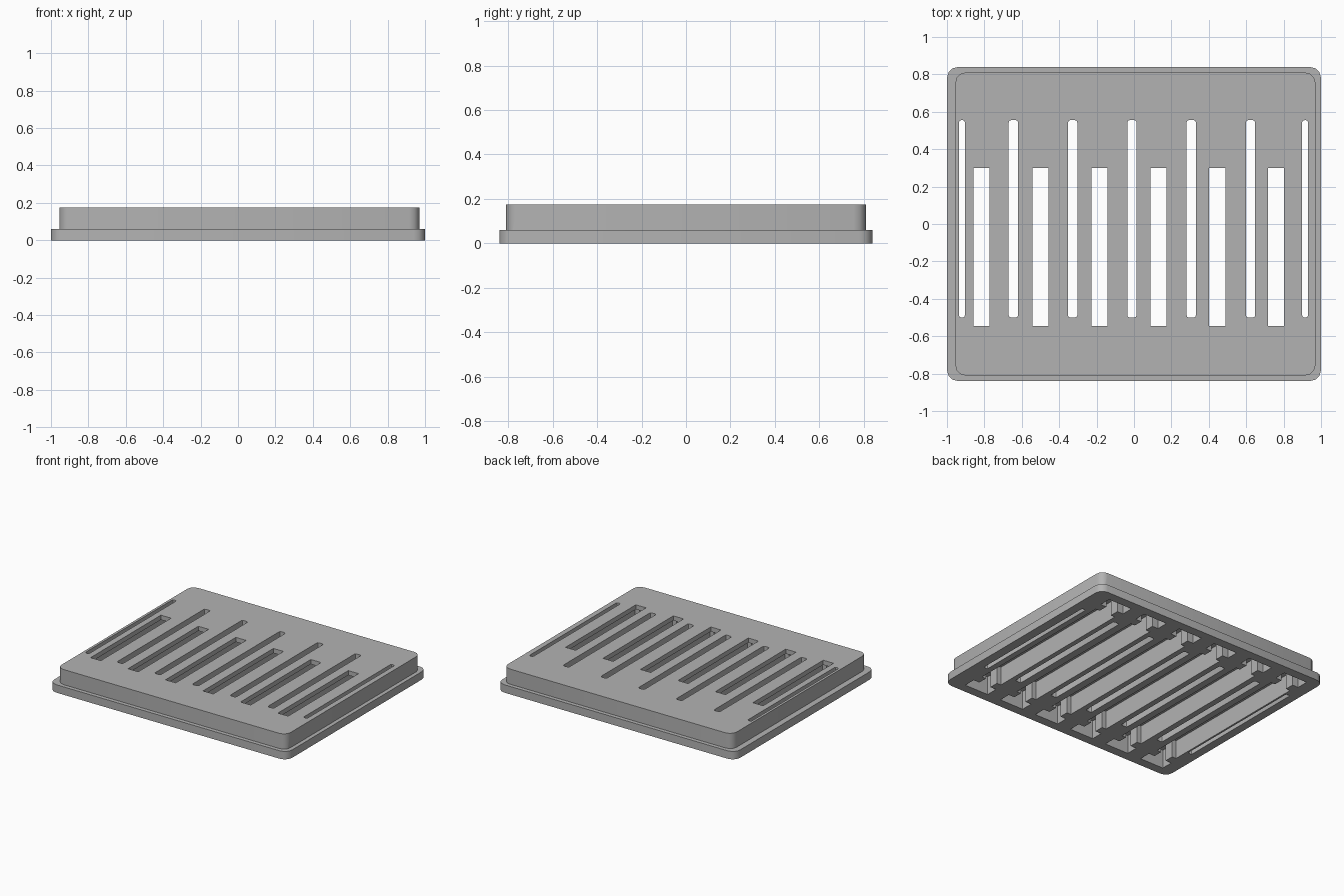
import bpy, bmesh, math

cube = bpy.data.objects.get("Cube")
if cube:
    bpy.data.objects.remove(cube, do_unlink=True)

GREY = (0.45, 0.45, 0.45, 1)
mat = bpy.data.materials.new("mid grey")
mat.use_nodes = True
mat.diffuse_color = GREY
mat.node_tree.nodes["Principled BSDF"].inputs["Base Color"].default_value = GREY


def rounded(x0, x1, y0, y1, r, steps=3):
    """Outline of a rectangle with rounded corners."""
    if r == 0:
        return [(x0, y0), (x1, y0), (x1, y1), (x0, y1)]
    corners = [(x1 - r, y1 - r), (x0 + r, y1 - r), (x0 + r, y0 + r), (x1 - r, y0 + r)]
    pts = []
    for q, (cx, cy) in enumerate(corners):
        for s in range(steps + 1):
            a = math.pi / 2 * (q + s / steps)
            pts.append((cx + r * math.cos(a), cy + r * math.sin(a)))
    return pts


def prisms(name, outlines, z0, z1):
    """One object made of outlines extruded from z0 to z1."""
    bm = bmesh.new()
    for pts in outlines:
        face = bm.faces.new([bm.verts.new((x, y, z0)) for x, y in pts])
        top = bmesh.ops.extrude_face_region(bm, geom=[face])["geom"]
        verts = [g for g in top if isinstance(g, bmesh.types.BMVert)]
        bmesh.ops.translate(bm, verts=verts, vec=(0, 0, z1 - z0))
    bmesh.ops.recalc_face_normals(bm, faces=bm.faces)
    me = bpy.data.meshes.new(name)
    bm.to_mesh(me)
    bm.free()
    me.materials.append(mat)
    ob = bpy.data.objects.new(name, me)
    bpy.context.scene.collection.objects.link(ob)
    return ob


def combine(ob, other, operation):
    """Apply a boolean and remove the helper."""
    other.hide_render = True
    mod = ob.modifiers.new("combine", "BOOLEAN")
    mod.object, mod.operation, mod.solver = other, operation, "EXACT"
    bpy.context.view_layer.objects.active = ob
    bpy.ops.object.modifier_apply(modifier=mod.name)
    bpy.data.objects.remove(other, do_unlink=True)


def pocket(cx):
    """Long recess with a narrow neck and a wider block at each end."""
    half = [(0.10, 0.77), (0.10, 0.68), (0.05, 0.68), (0.05, 0.61), (0.085, 0.61)]
    right = [(cx + w, -y) for w, y in half] + [(cx + w, y) for w, y in reversed(half)]
    left = [(2 * cx - x, y) for x, y in reversed(right)]
    return right + left


# Flange and raised body
grate = prisms("vent_grate", [rounded(-1, 1, -0.84, 0.84, 0.06)], 0, 0.06)
body = prisms("body", [rounded(-0.955, 0.97, -0.81, 0.81, 0.055)], 0.03, 0.175)
combine(grate, body, "UNION")

# Recesses underneath, leaving ribs between them
wide = [-0.815 + 0.315 * i for i in range(6)]
combine(grate, prisms("pockets", [pocket(x + 0.01) for x in wide], -0.05, 0.14), "DIFFERENCE")

# Wide slots through the top plate
slots = [rounded(x - 0.043, x + 0.043, -0.545, 0.3, 0) for x in wide]
combine(grate, prisms("wide_slots", slots, 0.1, 0.25), "DIFFERENCE")

# Narrow slots through the ribs, thinner at both sides
narrow = [(-0.645 + 0.317 * i, 0.025) for i in range(5)] + [(-0.92, 0.016), (0.915, 0.016)]
slots = [rounded(x - w, x + w, -0.5, 0.555, 0.012, 2) for x, w in narrow]
combine(grate, prisms("narrow_slots", slots, -0.05, 0.25), "DIFFERENCE")

bpy.ops.object.select_all(action="DESELECT")
grate.select_set(True)
bpy.context.view_layer.objects.active = grate
bpy.ops.object.shade_smooth_by_angle(angle=math.radians(35))
